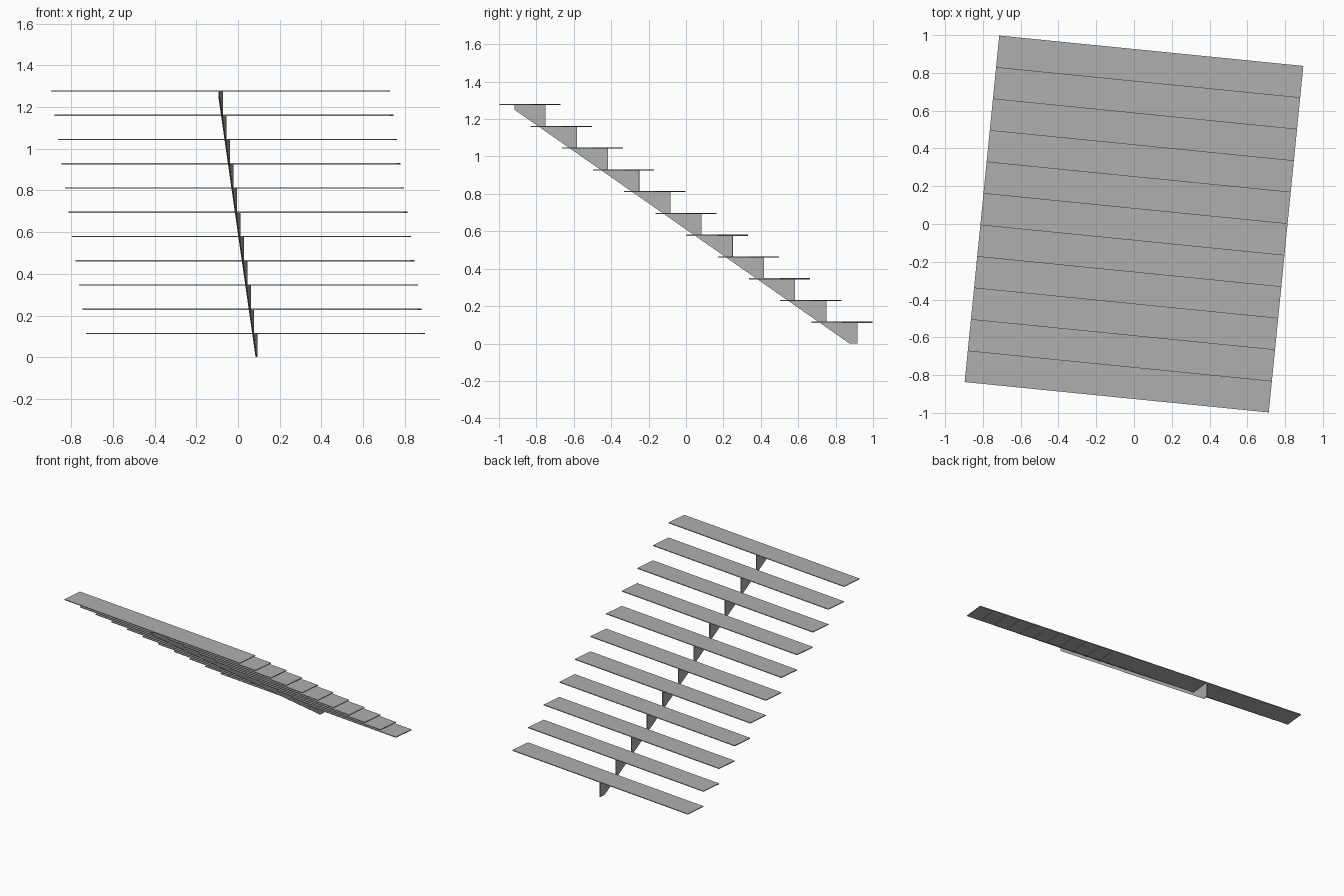
import bpy, bmesh, math

cube = bpy.data.objects.get("Cube")
if cube:
    bpy.data.objects.remove(cube, do_unlink=True)

STEPS = 11
RUN, RISE = 0.1676, 0.1164
WIDTH, THICK = 1.618, 0.006
DROP = 0.03                      # stringer depth below the inner corners
TURN = math.radians(-5.7)
HALF = STEPS * RUN / 2

grey = bpy.data.materials.new("plain grey")
grey.use_nodes = True
colour = (0.43, 0.43, 0.43, 1)
grey.diffuse_color = colour
grey.node_tree.nodes["Principled BSDF"].inputs["Base Color"].default_value = colour


def add_object(name, bm):
    bmesh.ops.recalc_face_normals(bm, faces=bm.faces)
    mesh = bpy.data.meshes.new(name)
    bm.to_mesh(mesh)
    bm.free()
    mesh.materials.append(grey)
    obj = bpy.data.objects.new(name, mesh)
    obj.rotation_euler.z = TURN
    bpy.context.collection.objects.link(obj)
    return obj


# Treads: thin slabs, each exactly one run deep, rising towards the front
for i in range(STEPS):
    bm = bmesh.new()
    bmesh.ops.create_cube(bm, size=1)
    bmesh.ops.scale(bm, vec=(WIDTH, RUN, THICK), verts=bm.verts)
    bmesh.ops.translate(bm, verts=bm.verts, vec=(
        0, HALF - (i + 0.5) * RUN, (i + 1) * RISE - THICK / 2))
    add_object(f"tread_{i + 1}", bm)

# Central stringer: sawtooth plate that carries the treads
profile = [(HALF, 0)]
for i in range(STEPS):
    top = (i + 1) * RISE - THICK
    profile += [(HALF - i * RUN, top), (HALF - (i + 1) * RUN, top)]
profile.append((-HALF, STEPS * RISE - DROP))
profile.append((HALF - RUN * DROP / RISE, 0))

bm = bmesh.new()
face = bm.faces.new([bm.verts.new((-THICK / 2, y, z)) for y, z in profile])
side = bmesh.ops.extrude_face_region(bm, geom=[face])
moved = [v for v in side["geom"] if isinstance(v, bmesh.types.BMVert)]
bmesh.ops.translate(bm, verts=moved, vec=(THICK, 0, 0))
add_object("stringer", bm)
